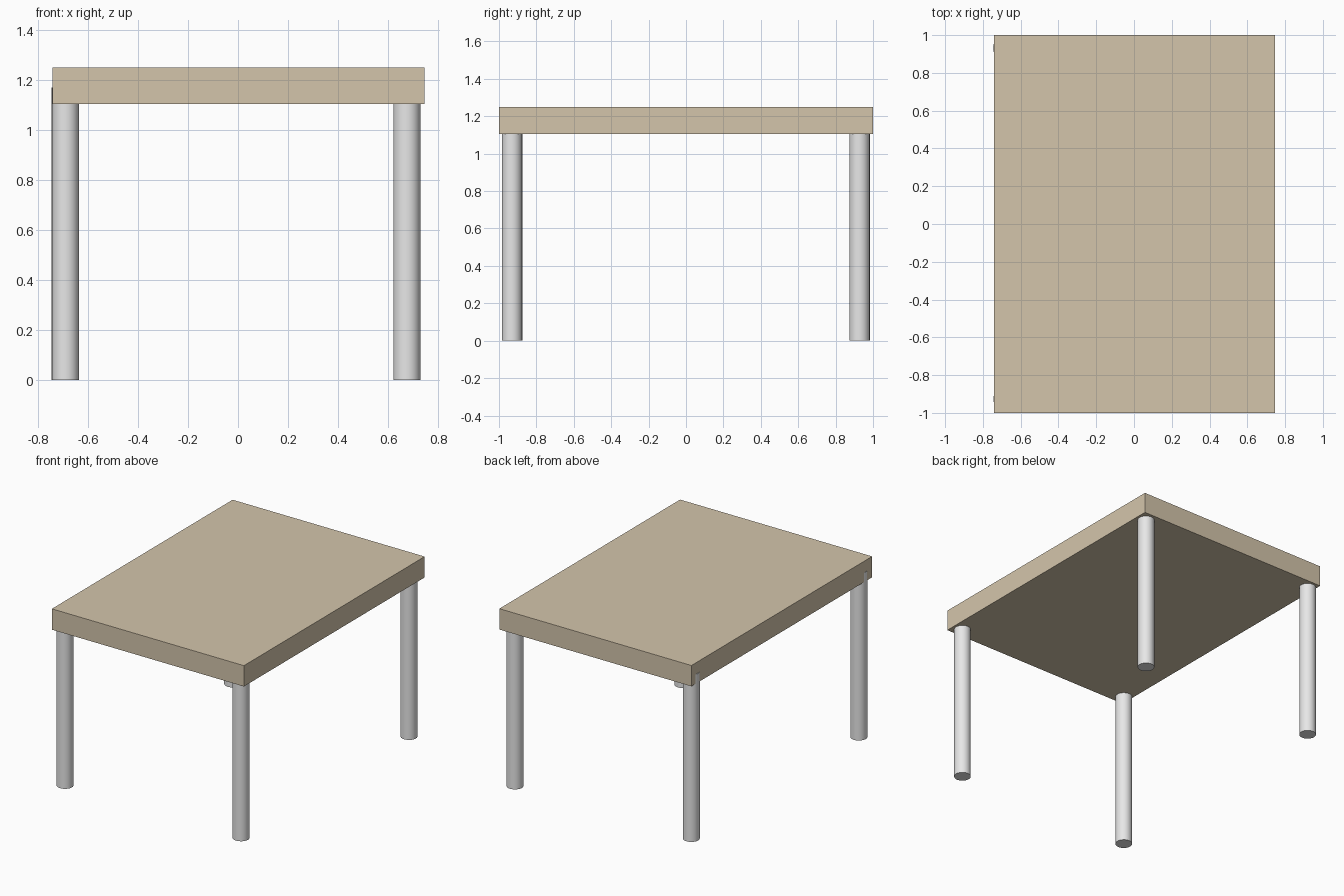
import bpy

if "Cube" in bpy.data.objects:
    bpy.data.objects.remove(bpy.data.objects["Cube"])


def material(name, rgb):
    m = bpy.data.materials.new(name)
    m.diffuse_color = (*rgb, 1.0)
    m.use_nodes = True
    m.node_tree.nodes["Principled BSDF"].inputs["Base Color"].default_value = m.diffuse_color
    return m


wood = material("light_wood", (0.658, 0.558, 0.407))
metal = material("pale_grey", (0.8, 0.8, 0.8))

# Table top
X0, X1, Z0, Z1 = -0.742, 0.746, 1.104, 1.25
bpy.ops.mesh.primitive_cube_add(size=1, location=((X0 + X1) / 2, 0, (Z0 + Z1) / 2))
top = bpy.context.object
top.name = "table_top"
top.scale = (X1 - X0, 2.0, Z1 - Z0)
bpy.ops.object.transform_apply(location=False, rotation=False, scale=True)
top.data.materials.append(wood)

# Round legs, running up into the top; the left pair pokes slightly past its edge
LEG_HEIGHT, LEG_RADIUS = 1.17, 0.054
legs = {
    "front_left_leg": (-0.691, -0.927),
    "back_left_leg": (-0.693, 0.931),
    "front_right_leg": (0.676, -0.931),
    "back_right_leg": (0.676, 0.927),
}
for name, (x, y) in legs.items():
    bpy.ops.mesh.primitive_cylinder_add(
        vertices=32, radius=LEG_RADIUS, depth=LEG_HEIGHT, location=(x, y, LEG_HEIGHT / 2))
    leg = bpy.context.object
    leg.name = name
    leg.data.materials.append(metal)
    bpy.ops.object.shade_smooth_by_angle()
